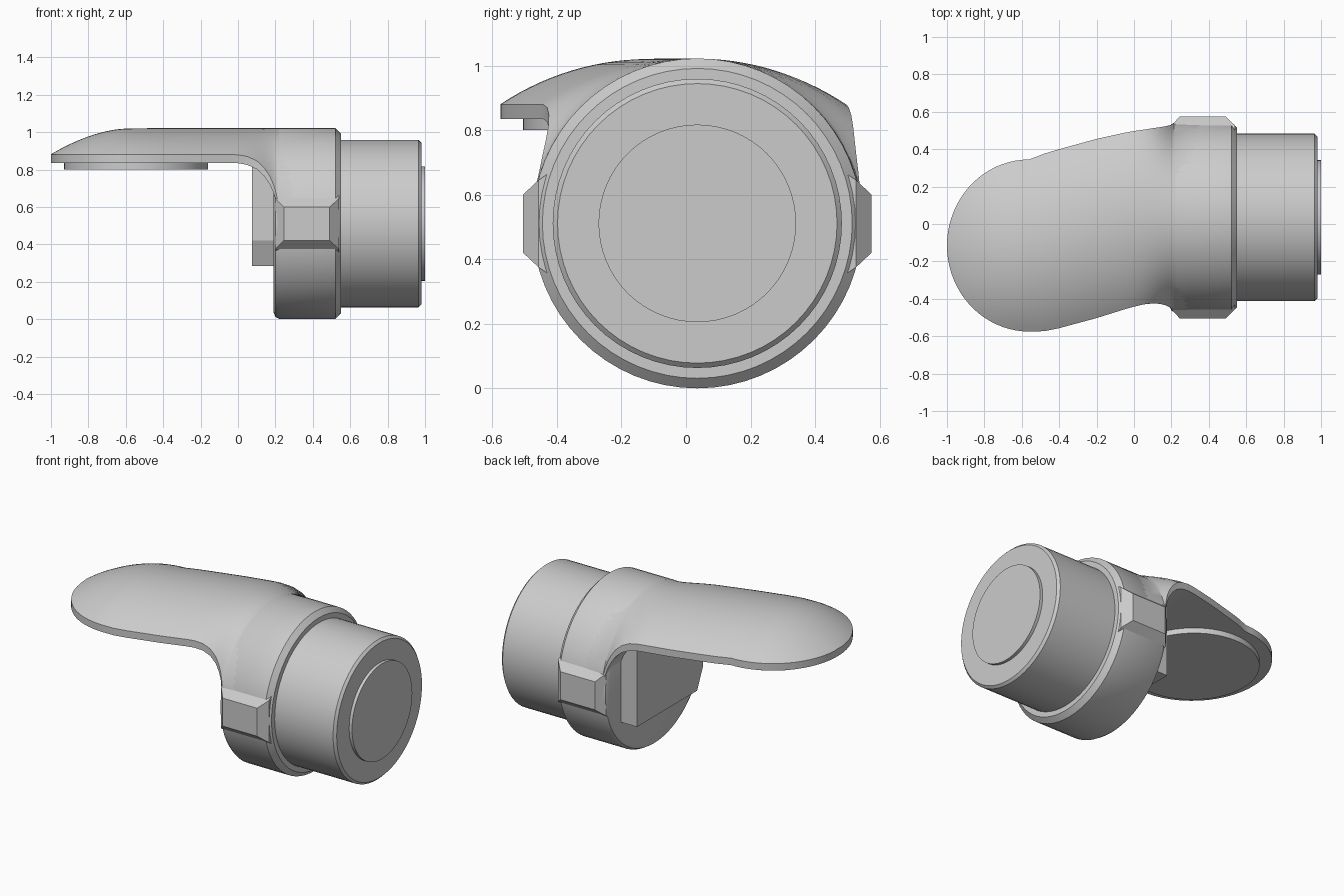
import bpy, math

if "Cube" in bpy.data.objects:
    bpy.data.objects.remove(bpy.data.objects["Cube"])

CY, CZ = 0.035, 0.511      # axis of the round body
SEG = 64


def make(name, verts, faces, smooth=True):
    me = bpy.data.meshes.new(name)
    me.from_pydata(verts, [], faces)
    ob = bpy.data.objects.new(name, me)
    bpy.context.collection.objects.link(ob)
    for o in bpy.context.selected_objects:
        o.select_set(False)
    ob.select_set(True)
    bpy.context.view_layer.objects.active = ob
    bpy.ops.object.mode_set(mode='EDIT')
    bpy.ops.mesh.select_all(action='SELECT')
    bpy.ops.mesh.normals_make_consistent(inside=False)
    bpy.ops.object.mode_set(mode='OBJECT')
    if smooth:
        bpy.ops.object.shade_smooth_by_angle(angle=math.radians(32))
    return ob


def loft(name, rings, smooth=True):
    """Skin a list of equal-length closed rings and cap both ends."""
    n = len(rings[0])
    verts = [p for r in rings for p in r]
    faces = [(k * n + i, k * n + (i + 1) % n, (k + 1) * n + (i + 1) % n, (k + 1) * n + i)
             for k in range(len(rings) - 1) for i in range(n)]
    faces += [tuple(range(n))[::-1], tuple(range((len(rings) - 1) * n, len(rings) * n))]
    return make(name, verts, faces, smooth)


def turned(name, profile):
    """Solid of revolution about the x axis of the body; profile is (x, radius)."""
    return loft(name, [[(x, CY + r * math.cos(2 * math.pi * i / SEG),
                         CZ + r * math.sin(2 * math.pi * i / SEG)) for i in range(SEG)]
                       for x, r in profile])


# Round body, collar and raised end disc
turned("collar", [(0.19, 0.475), (0.2, 0.498), (0.222, 0.511), (0.52, 0.511), (0.55, 0.48)])
turned("barrel", [(0.5, 0.448), (0.965, 0.448), (0.98, 0.433)])
turned("end_disc", [(0.97, 0.306), (1.0, 0.306)])

# Side lugs on the collar
for side, name in ((1, "lug_back"), (-1, "lug_front")):
    def rect(x0, x1, z0, z1, d):
        y = CY + side * d
        return [(x0, y, z0), (x1, y, z0), (x1, y, z1), (x0, y, z1)]
    loft(name, [rect(0.2, 0.54, 0.34, 0.68, 0.44),
                rect(0.2, 0.54, 0.375, 0.645, 0.492),
                rect(0.245, 0.49, 0.42, 0.6, 0.54)], smooth=False)

# Handle stations: x, front y, back y, edge z, top z
stations = []
for k in range(19):
    a = math.radians(4 + 86 * k / 18)
    x, w = -0.56 - 0.44 * math.cos(a), 0.46 * math.sin(a)
    t = max(0.0, (-0.58 - x) / 0.42)
    stations.append((x, -0.115 - w, -0.115 + w, 0.88, 0.882 + 0.138 * (1 - t ** 1.8)))
for x, y0, y1, ze in ((-0.48, -0.573, 0.376, 0.88), (-0.4, -0.557, 0.4, 0.88),
                      (-0.2, -0.503, 0.455, 0.88), (-0.05, -0.456, 0.488, 0.88),
                      (0.0, -0.442, 0.497, 0.879), (0.05, -0.43, 0.504, 0.87),
                      (0.1, -0.425, 0.512, 0.847), (0.14, -0.427, 0.518, 0.81),
                      (0.17, -0.435, 0.523, 0.765), (0.19, -0.445, 0.528, 0.72),
                      (0.205, -0.455, 0.534, 0.67), (0.215, -0.467, 0.539, 0.62),
                      (0.3, -0.468, 0.54, 0.6), (0.52, -0.462, 0.532, 0.6)):
    stations.append((x, y0, y1, ze, 1.021 if x < 0.5 else 1.018))


def section(x, y0, y1, ze, zt, n=28):
    """Circular arc over the top, short vertical rim, flat underside."""
    w, h, c = (y1 - y0) / 2, max(zt - ze, 1e-4), (y0 + y1) / 2
    r = (w * w + h * h) / (2 * h)
    half = math.atan2(w, r - h)
    arc = [(x, c + r * math.sin(half * (2 * i / n - 1)),
            zt - r + r * math.cos(half * (2 * i / n - 1))) for i in range(n + 1)]
    return arc + [(x, y1, ze - 0.045), (x, y0, ze - 0.045)]


loft("handle", [section(*s) for s in stations])

# Round pad under the handle
loft("pad", [[(-0.545 + 0.385 * math.cos(2 * math.pi * i / SEG),
               -0.115 + 0.39 * math.sin(2 * math.pi * i / SEG), z) for i in range(SEG)]
             for z in (0.80, 0.84)])

# Plate on the inner face of the collar
plate = [(0.39, 0.285), (-0.22, 0.285), (-0.28, 0.42), (-0.28, 0.84), (0.39, 0.84)]
loft("inner_plate", [[(x, y, z) for y, z in plate] for x in (0.075, 0.2)], smooth=False)
